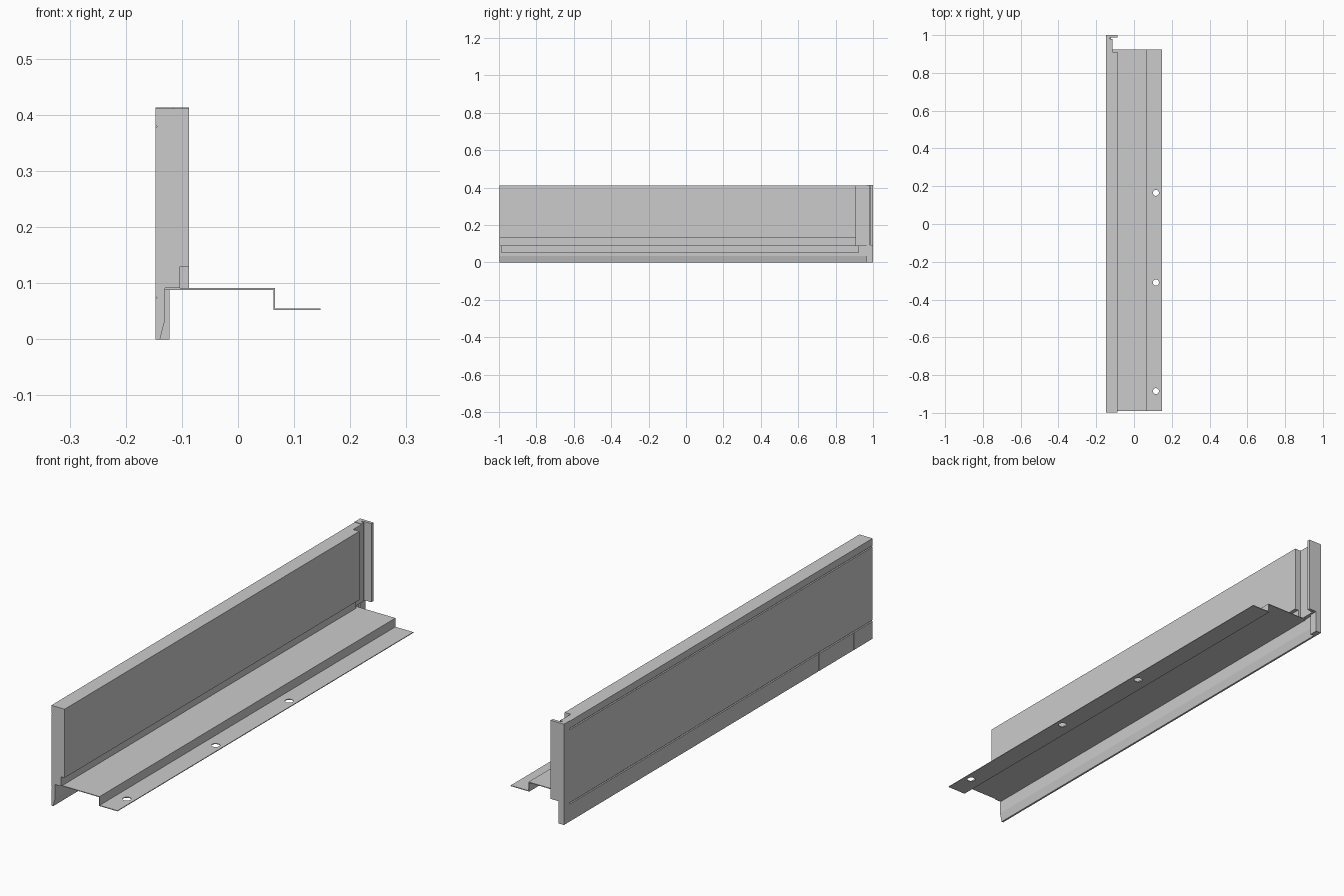
import bpy, bmesh

if "Cube" in bpy.data.objects:
    bpy.data.objects.remove(bpy.data.objects["Cube"])

def extrude(name, pts, axis, a, b):
    """Closed profile swept along 'y' (points are x,z) or 'z' (points are x,y)."""
    bm = bmesh.new()
    vs = [bm.verts.new((u, a, v) if axis == 'y' else (u, v, a)) for u, v in pts]
    f = bm.faces.new(vs)
    r = bmesh.ops.extrude_face_region(bm, geom=[f])
    d = (0, b - a, 0) if axis == 'y' else (0, 0, b - a)
    bmesh.ops.translate(bm, verts=[e for e in r['geom'] if isinstance(e, bmesh.types.BMVert)], vec=d)
    bmesh.ops.recalc_face_normals(bm, faces=bm.faces)
    me = bpy.data.meshes.new(name)
    bm.to_mesh(me)
    bm.free()
    ob = bpy.data.objects.new(name, me)
    bpy.context.collection.objects.link(ob)
    return ob

def rect(u0, u1, v0, v1):
    return [(u0, v0), (u1, v0), (u1, v1), (u0, v1)]

def cut(target, cutter):
    cutter.hide_render = True
    cutter.hide_set(True)
    m = target.modifiers.new("cut", 'BOOLEAN')
    m.operation, m.object, m.solver = 'DIFFERENCE', cutter, 'EXACT'

X0, X1 = -0.147, -0.087

# Box wall with bottom lip, inner recess and two grooves on the outer face
wall = extrude("side_wall", [
    (X0, 0), (-0.139, 0), (-0.130, 0.035), (-0.130, 0.091), (-0.103, 0.091),
    (-0.103, 0.13), (X1, 0.13), (X1, 0.411), (X0, 0.411),
    (X0, 0.382), (X0 + 0.003, 0.379), (X0, 0.376),
    (X0, 0.077), (X0 + 0.003, 0.074), (X0, 0.071)], 'y', -0.998, 0.91)

# Short seams on the lower outer face
for i, y in enumerate((-0.876, -0.648)):
    cut(wall, extrude(f"seam_cutter_{i}", rect(X0 - 0.01, X0 + 0.0015, y - 0.002, y + 0.002),
                      'z', -0.01, 0.072))

# Outer skin and lip running on to the rear end
extrude("rear_skin", [
    (X0, 0), (-0.139, 0), (-0.130, 0.035), (-0.130, 0.091), (-0.115, 0.091),
    (-0.115, 0.411), (X0, 0.411), (X0, 0.382), (X0 + 0.003, 0.379), (X0, 0.376),
    (X0, 0.077), (X0 + 0.003, 0.074), (X0, 0.071)], 'y', 0.91, 0.965)

# Rear bracket: neck stepping out to a flange, plus narrower foot
extrude("rear_bracket", [
    (X0, 0.965), (-0.115, 0.965), (-0.115, 0.98), (-0.128, 0.98), (-0.128, 0.987),
    (X1, 0.987), (X1, 1.0), (X0, 1.0)], 'z', 0.091, 0.413)
extrude("rear_foot", rect(X0, -0.122, 0.965, 1.0), 'z', 0, 0.091)

# Stepped sheet-metal shelf with screw holes
t = 0.003
shelf = extrude("shelf", [
    (-0.130, 0.088), (0.063, 0.088), (0.063, 0.052), (0.147, 0.052), (0.147, 0.052 + t),
    (0.063 + t, 0.052 + t), (0.063 + t, 0.088 + t), (-0.130, 0.088 + t)], 'y', -0.99, 0.925)
for i, y in enumerate((-0.885, -0.31, 0.165)):
    bpy.ops.mesh.primitive_cylinder_add(vertices=32, radius=0.016, depth=0.03,
                                        location=(0.116, y, 0.054))
    hole = bpy.context.object
    hole.name = f"hole_cutter_{i}"
    cut(shelf, hole)
